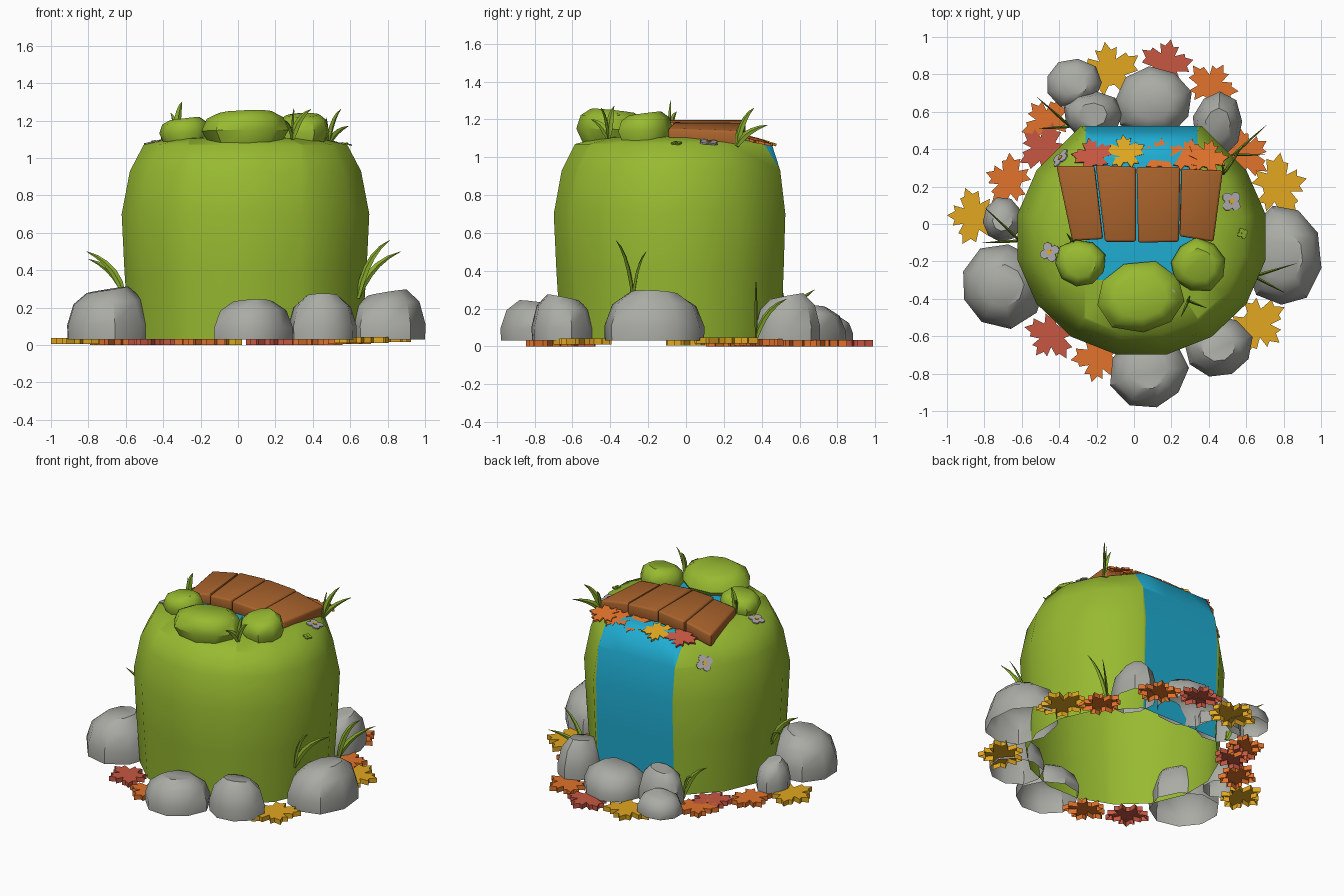
import bpy, bmesh, math, random
from mathutils import Vector, Matrix
from mathutils.bvhtree import BVHTree

if "Cube" in bpy.data.objects:
    bpy.data.objects.remove(bpy.data.objects["Cube"])

random.seed(4)


def mat(name, r, g, b):
    m = bpy.data.materials.new(name)
    m.diffuse_color = (r, g, b, 1)
    m.use_nodes = True
    m.node_tree.nodes["Principled BSDF"].inputs["Base Color"].default_value = m.diffuse_color
    return m


GREEN = mat("moss green", 0.31, 0.49, 0.03)
BLADE = mat("grass green", 0.26, 0.43, 0.027)
GREY = mat("stone grey", 0.40, 0.41, 0.375)
BROWN = mat("wood brown", 0.40, 0.125, 0.025)
BLUE = mat("water blue", 0.014, 0.42, 0.65)
GOLD = mat("leaf gold", 0.76, 0.39, 0.014)
ORANGE = mat("leaf orange", 0.76, 0.17, 0.024)
RED = mat("leaf red", 0.57, 0.095, 0.055)
PETAL = mat("petal grey", 0.42, 0.40, 0.42)


def finish(bm, name, mats, angle=None):
    me = bpy.data.meshes.new(name)
    bm.to_mesh(me)
    bm.free()
    for m in mats:
        me.materials.append(m)
    ob = bpy.data.objects.new(name, me)
    bpy.context.collection.objects.link(ob)
    if angle:
        bpy.ops.object.select_all(action='DESELECT')
        ob.select_set(True)
        bpy.context.view_layer.objects.active = ob
        bpy.ops.object.shade_smooth_by_angle(angle=math.radians(angle))
    return ob


def loft(bm, rings, bottom=True):
    """Skin a list of closed counter-clockwise rings, cap the top and optionally the bottom."""
    vs = [[bm.verts.new(p) for p in r] for r in rings]
    n = len(vs[0])
    for a, b in zip(vs, vs[1:]):
        for i in range(n):
            bm.faces.new((a[i], a[(i + 1) % n], b[(i + 1) % n], b[i]))
    if bottom:
        bm.faces.new(vs[0][::-1])
    bm.faces.new(vs[-1])


# Mound: open-bottomed dome with a flat back, the stream cut into its faces
bm = bmesh.new()
rings = []
for r, z in [(0.635, 0.03), (0.66, 0.4), (0.675, 0.7), (0.63, 0.93), (0.555, 1.07), (0.40, 1.105), (0.2, 1.115)]:
    ring = []
    for i in range(16):
        a = 2 * math.pi * (i + 0.5) / 16
        x, y = r * math.cos(a), -0.07 + 0.95 * r * math.sin(a)
        if 2 <= i <= 5 and r > 0.35:
            y = 0.525 - 0.6 * (0.675 - r)
            x *= 0.86
        ring.append((0.04 + x, y, z))
    rings.append(ring)
loft(bm, rings, False)
for co, no in [((-0.26, 0, 0), (1, 0, 0)), ((0.34, 0, 0), (1, 0, 0)), ((0, -0.3, 0), (0, 1, 0))]:
    bmesh.ops.bisect_plane(bm, geom=bm.verts[:] + bm.edges[:] + bm.faces[:], plane_co=co, plane_no=no)
for f in bm.faces:
    c = f.calc_center_median()
    if -0.26 < c.x < 0.34 and c.y > -0.3:
        f.material_index = 1
tree = BVHTree.FromBMesh(bm)
finish(bm, "mound_with_stream", [GREEN, BLUE], 60)

STONE = [(0.99, 0), (1.0, 0.3), (0.84, 0.74), (0.5, 0.98)]
MOSS = [(0.78, 0), (1.0, 0.45), (0.88, 0.8), (0.6, 0.97)]


def rock(name, m, profile, x0, x1, y0, y1, z0, z1, n=9):
    """Faceted open-bottomed boulder filling the given box."""
    bm = bmesh.new()
    cx, cy, rx, ry = (x0 + x1) / 2, (y0 + y1) / 2, (x1 - x0) / 2, (y1 - y0) / 2
    ph = random.random() * 6
    wob = [random.uniform(0.96, 1.08) for _ in range(n)]
    rings = []
    for s, t in profile:
        ring = []
        for i in range(n):
            a = ph + 2 * math.pi * i / n
            k = s * wob[i]
            tilt = 0.07 * math.sin(a + ph) * t
            ring.append((cx + rx * k * math.cos(a), cy + ry * k * math.sin(a), z0 + (z1 - z0) * (t + tilt)))
        rings.append(ring)
    loft(bm, rings, False)
    finish(bm, name, [m], 42)


# Stones around the base
for i, b in enumerate([
        (-0.93, -0.48, -0.55, -0.10, 0.30), (-0.81, -0.60, -0.10, 0.14, 0.22),
        (0.60, 1.0, -0.44, 0.10, 0.285), (-0.13, 0.28, -0.98, -0.58, 0.235),
        (0.27, 0.63, -0.82, -0.48, 0.265), (-0.10, 0.31, 0.46, 0.84, 0.21),
        (-0.47, -0.17, 0.62, 0.88, 0.16), (-0.38, -0.07, 0.46, 0.71, 0.25),
        (0.32, 0.58, 0.36, 0.70, 0.27)]):
    rock(f"base_stone_{i}", GREY, STONE, *b[:4], 0.03, b[4])

# Mossy boulders on top
rock("moss_boulder_front", GREEN, MOSS, -0.20, 0.28, -0.58, -0.20, 1.06, 1.25)
rock("moss_boulder_left", GREEN, MOSS, -0.42, -0.15, -0.34, -0.08, 1.07, 1.215)
rock("moss_boulder_right", GREEN, MOSS, 0.20, 0.49, -0.36, -0.08, 1.06, 1.235)

# Bridge of four tapered planks, slightly arched
for i, pts in enumerate([
        [(-0.415, 0.31), (-0.33, -0.09), (-0.165, -0.08), (-0.21, 0.31)],
        [(-0.205, 0.315), (-0.155, -0.095), (0.01, -0.095), (0.01, 0.305)],
        [(0.014, 0.305), (0.022, -0.10), (0.24, -0.095), (0.247, 0.305)],
        [(0.252, 0.295), (0.243, -0.065), (0.425, -0.095), (0.475, 0.285)]]):
    bm = bmesh.new()
    loft(bm, [[(x, y, 1.198 - 0.3 * (x - 0.03) ** 2 - d) for x, y in pts] for d in (0.088, 0)])
    bmesh.ops.bevel(bm, geom=bm.edges[:], offset=0.012, segments=2, affect='EDGES', profile=0.5)
    finish(bm, f"plank_{i}", [BROWN], 50)

# Maple leaves, hollow underneath
HALF = [(0, 1), (0.16, 0.72), (0.36, 0.78), (0.27, 0.4), (0.62, 0.56), (0.68, 0.42), (1.0, 0.4), (0.8, 0.12),
        (0.92, -0.08), (0.46, -0.16), (0.66, -0.5), (0.42, -0.48), (0.3, -0.72), (0.1, -0.42)]
OUTLINE = ([(-x, y) for x, y in HALF[:0:-1]] + HALF)[::-1]
OUTLINE = OUTLINE[::1]


def leaf(name, m, x, y, z, size, turn, thick, tilt=0.0):
    bm = bmesh.new()
    loft(bm, [[(px * size, py * size, h) for px, py in OUTLINE] for h in (0, thick)], False)
    bmesh.ops.recalc_face_normals(bm, faces=bm.faces)
    if max(bm.faces, key=lambda f: len(f.verts)).normal.z < 0:
        bmesh.ops.reverse_faces(bm, faces=bm.faces)
    bm.transform(Matrix.Translation((x, y, z)) @ Matrix.Rotation(turn, 4, 'Z') @ Matrix.Rotation(tilt, 4, 'X'))
    finish(bm, name, [m])


for i, (m, x, y, s, z) in enumerate([
        (GOLD, -0.85, 0.04, 0.15, 0.005), (ORANGE, -0.66, 0.23, 0.14, 0), (RED, -0.48, 0.40, 0.14, 0),
        (ORANGE, -0.46, 0.54, 0.14, 0), (GOLD, -0.13, 0.81, 0.165, 0), (RED, 0.17, 0.85, 0.14, 0),
        (ORANGE, 0.41, 0.73, 0.14, 0), (ORANGE, 0.59, 0.37, 0.14, 0.005), (GOLD, 0.76, 0.20, 0.17, 0.015),
        (GOLD, 0.65, -0.53, 0.165, 0.01), (ORANGE, -0.19, -0.71, 0.14, 0), (RED, -0.44, -0.59, 0.14, 0)]):
    leaf(f"ground_leaf_{i}", m, x, y, z, s, math.atan2(y, x) - math.pi / 2, 0.033)
for i, (m, x, y) in enumerate([(RED, -0.22, 0.355), (GOLD, -0.05, 0.37), (ORANGE, 0.14, 0.35),
                               (ORANGE, 0.29, 0.35), (ORANGE, 0.39, 0.345)]):
    leaf(f"bridge_leaf_{i}", m, x, y, 1.088, 0.11, -(x - 0.05) * 0.8, 0.014, -0.28)


def blade(bm, base, tip, w):
    """Flat tapered blade that rises from base, then bends over to tip."""
    p0, p2 = Vector(base), Vector(tip)
    p1 = p0.lerp(p2, 0.25)
    p1.z = p0.z + (p2.z - p0.z) * 0.75
    d = p2 - p0
    side = Vector((-d.y, d.x, 0)).normalized()
    rings = []
    for i in range(6):
        t = i / 5
        p = p0 * (1 - t) ** 2 + p1 * 2 * t * (1 - t) + p2 * t * t
        tan = ((p1 - p0) * (1 - t) + (p2 - p1) * t).normalized()
        nrm = side.cross(tan)
        k = w * (0.6, 1, 1, 0.8, 0.5, 0.06)[i]
        rings.append([p + nrm * k, p + side * k * 0.4, p - nrm * k, p - side * k * 0.4])
    loft(bm, rings)


# Grass tufts: base point and blade tips
for i, (base, tips) in enumerate([
        ((-0.61, -0.09, 0.27), [(-0.81, -0.10, 0.50), (-0.80, 0.09, 0.46)]),
        ((0.64, -0.28, 0.25), [(0.87, -0.21, 0.50), (0.81, -0.37, 0.56)]),
        ((-0.34, 0.52, 0.04), [(-0.52, 0.68, 0.30), (-0.52, 0.51, 0.30)]),
        ((0.53, 0.37, 0.04), [(0.70, 0.37, 0.35), (0.71, 0.53, 0.25)]),
        ((0.48, 0.27, 1.06), [(0.55, 0.36, 1.26), (0.59, 0.43, 1.17), (0.47, 0.33, 1.22)]),
        ((0.29, -0.41, 1.10), [(0.30, -0.38, 1.27), (0.39, -0.45, 1.26), (0.25, -0.50, 1.20)]),
        ((-0.33, -0.09, 1.12), [(-0.30, -0.08, 1.30), (-0.36, -0.05, 1.24)])]):
    bm = bmesh.new()
    for t in tips:
        blade(bm, base, t, 0.019)
    bmesh.ops.recalc_face_normals(bm, faces=bm.faces)
    finish(bm, f"grass_tuft_{i}", [BLADE], 30)

# Four-petal flowers lying on the surface, each with a gold centre
for i, (x, y, r, z) in enumerate([(-0.39, 0.35, 0.058, None), (-0.45, -0.15, 0.055, None),
                                  (0.52, 0.12, 0.058, None), (0.19, -0.37, 0.03, 1.222),
                                  (0.58, -0.05, 0.03, None)]):
    loc, nrm, *_ = tree.ray_cast(Vector((x, y, 2)), Vector((0, 0, -1)))
    if z:
        loc, nrm = Vector((x, y, z)), Vector((0.3, 0, 1)).normalized()
    bm = bmesh.new()
    for k in range(4):
        a = k * math.pi / 2 + 0.4
        c = Vector((math.cos(a), math.sin(a), 0)) * r * 0.55
        loft(bm, [[c + Vector((math.cos(j * math.pi / 4), math.sin(j * math.pi / 4), 0)) * r * 0.45
                   + Vector((0, 0, h)) for j in range(8)] for h in (0, 0.008)])
    n = len(bm.faces)
    loft(bm, [[(r * 0.25 * math.cos(j * math.pi / 3), r * 0.25 * math.sin(j * math.pi / 3), h)
               for j in range(6)] for h in (0, 0.012)])
    for f in list(bm.faces)[n:]:
        f.material_index = 1
    bm.transform(Matrix.Translation(loc) @ nrm.to_track_quat('Z', 'Y').to_matrix().to_4x4())
    finish(bm, f"flower_{i}", [BLADE if i == 4 else PETAL, GOLD if i < 4 else BLADE])
